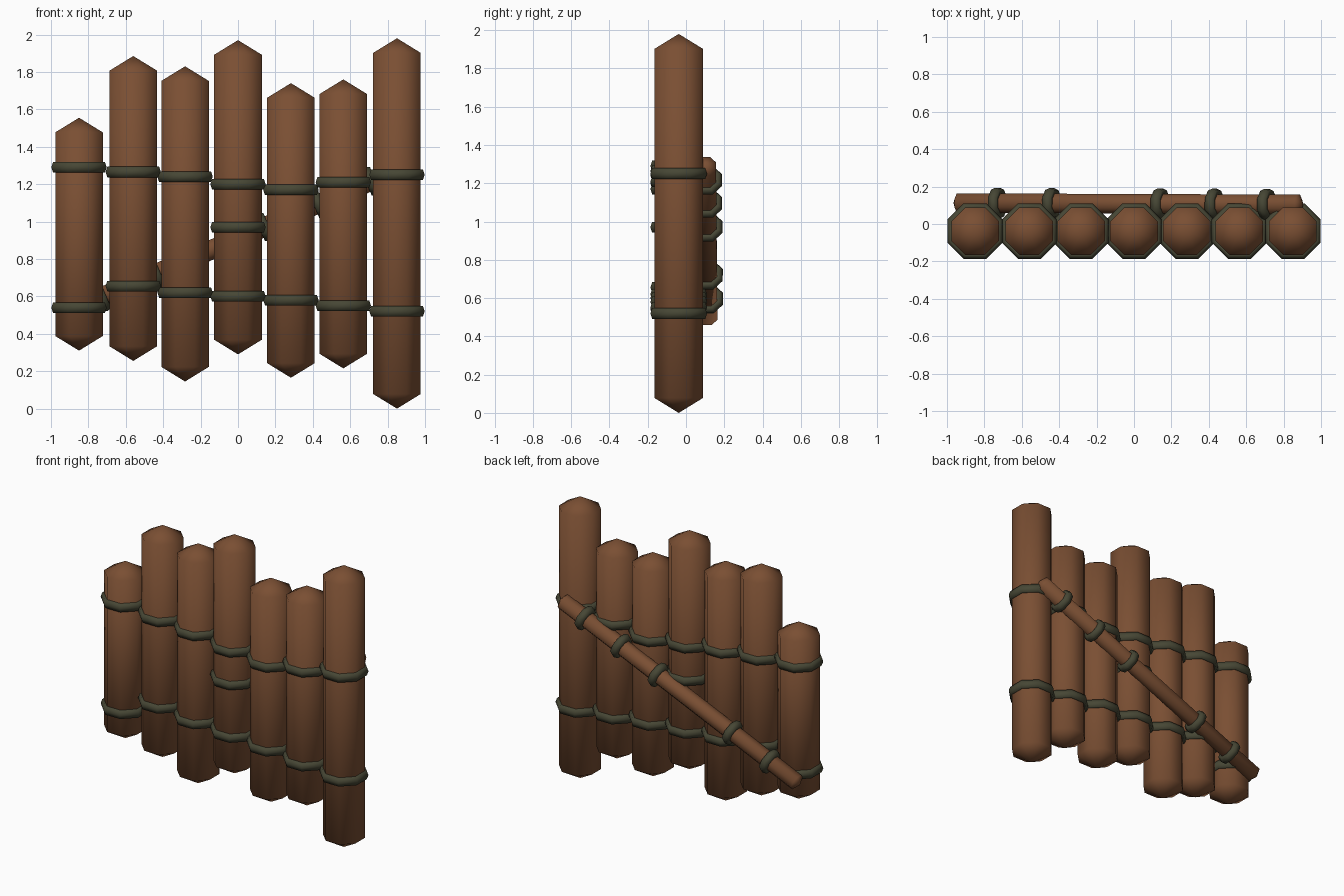
import bpy, bmesh, math
from mathutils import Vector

cube = bpy.data.objects.get("Cube")
if cube:
    bpy.data.objects.remove(cube, do_unlink=True)


def material(name, rgb):
    m = bpy.data.materials.new(name)
    m.use_nodes = True
    m.diffuse_color = (*rgb, 1)
    m.node_tree.nodes["Principled BSDF"].inputs["Base Color"].default_value = (*rgb, 1)
    return m


WOOD = material("brown wood", (0.195, 0.078, 0.033))
ROPE = material("dark green rope", (0.062, 0.062, 0.035))
CORNER = 1 / math.cos(math.pi / 8)   # flat-to-corner ratio of an octagon


def place(obj, name, mat, start, axis):
    """Stand the object's z axis along the given axis, flats facing out."""
    obj.name = name
    obj.data.name = name
    obj.data.materials.append(mat)
    obj.data.shade_smooth()
    obj.location = start
    obj.rotation_euler = Vector(axis).to_track_quat('Z', 'Y').to_euler()


def log(name, start, end, apothem, tip):
    """Eight-sided log with a cone point at each end."""
    start, end = Vector(start), Vector(end)
    length = (end - start).length
    bm = bmesh.new()
    bmesh.ops.create_cone(bm, cap_ends=True, cap_tris=True, segments=8,
                          radius1=apothem * CORNER, radius2=apothem * CORNER,
                          depth=length - 2 * tip)
    for v in bm.verts:
        if v.co.xy.length < 0.001:
            v.co.z += math.copysign(tip, v.co.z)
        v.co.xy = (v.co.x * math.cos(math.pi / 8) - v.co.y * math.sin(math.pi / 8),
                   v.co.x * math.sin(math.pi / 8) + v.co.y * math.cos(math.pi / 8))
    mesh = bpy.data.meshes.new(name)
    bm.to_mesh(mesh)
    bm.free()
    obj = bpy.data.objects.new(name, mesh)
    bpy.context.collection.objects.link(obj)
    place(obj, name, WOOD, (start + end) / 2, end - start)


def binding(name, centre, axis, apothem, tube, height):
    """Eight-sided rope ring with a six-sided section."""
    bpy.ops.mesh.primitive_torus_add(major_segments=8, minor_segments=6,
                                     major_radius=apothem * CORNER,
                                     minor_radius=tube * CORNER)
    obj = bpy.context.object
    turn = math.pi / 8
    for v in obj.data.vertices:
        x, y, z = v.co
        v.co = (x * math.cos(turn) - y * math.sin(turn),
                x * math.sin(turn) + y * math.cos(turn), z * height)
    place(obj, name, ROPE, centre, axis)


# Upright logs: x, bottom, top, lower binding, upper binding
LOGS = [
    (-0.85, 0.31, 1.555, 0.54, 1.29),
    (-0.56, 0.255, 1.885, 0.655, 1.265),
    (-0.283, 0.145, 1.83, 0.62, 1.24),
    (0, 0.29, 1.97, 0.6, 1.2),
    (0.283, 0.165, 1.74, 0.58, 1.17),
    (0.563, 0.215, 1.76, 0.55, 1.21),
    (0.85, 0, 1.98, 0.52, 1.25),
]
LOG_Y = -0.038
UP = (0, 0, 1)
for i, (x, bottom, top, low, high) in enumerate(LOGS, 1):
    log(f"upright_log_{i}", (x, LOG_Y, bottom), (x, LOG_Y, top), 0.127, 0.078)
    for label, z in (("lower", low), ("upper", high)):
        binding(f"{label}_binding_{i}", (x, LOG_Y, z), UP, 0.129, 0.019, 1.6)
binding("middle_binding", (0, LOG_Y, 0.97), UP, 0.129, 0.019, 1.6)

# Diagonal brace across the back with its own bindings
low_end, high_end = Vector((-0.965, 0.112, 0.495)), Vector((0.905, 0.105, 1.3))
log("diagonal_brace", low_end, high_end, 0.052, 0.028)
for i, x in enumerate((-0.73, -0.44, 0.14, 0.43, 0.71), 1):
    t = (x - low_end.x) / (high_end.x - low_end.x)
    binding(f"brace_binding_{i}", low_end.lerp(high_end, t), high_end - low_end,
            0.061, 0.021, 1.3)
